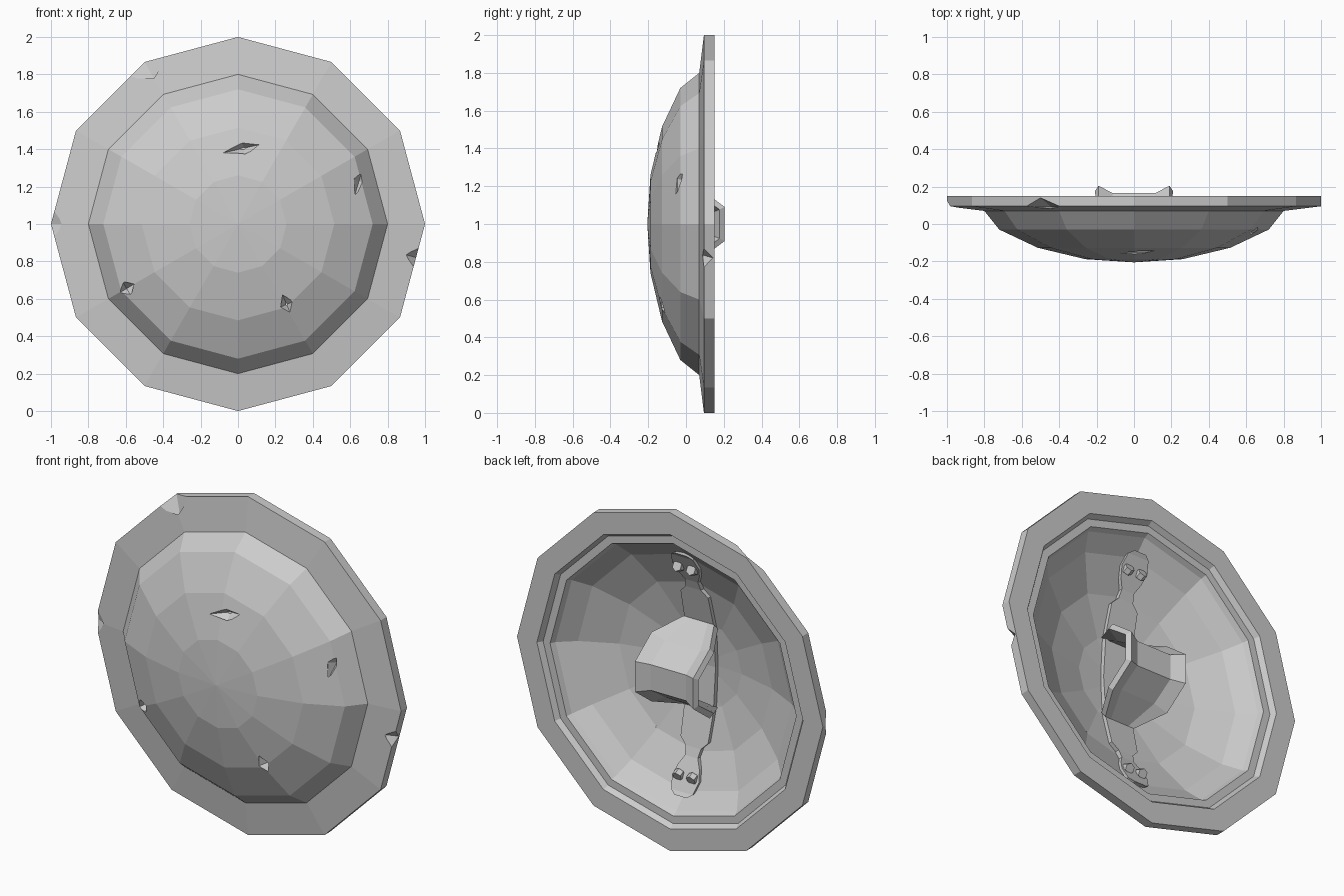
import bpy, bmesh
from math import sin, cos, pi, atan2, hypot
from mathutils import Matrix, Vector

if "Cube" in bpy.data.objects:
    bpy.data.objects.remove(bpy.data.objects["Cube"])

SIDES = 12
# (radius, y) profiles of the front skin and the hollow back
FRONT = [(0, -.205), (.26, -.188), (.515, -.127), (.72, -.03), (.80, .07), (1, .095)]
BACK = [(1, .15), (.87, .15), (.85, .12), (.805, .12), (.79, .09),
        (.70, .01), (.50, -.09), (.26, -.15), (0, -.17)]


def make(name, bm):
    bmesh.ops.recalc_face_normals(bm, faces=bm.faces)
    me = bpy.data.meshes.new(name)
    bm.to_mesh(me)
    bm.free()
    ob = bpy.data.objects.new(name, me)
    bpy.context.collection.objects.link(ob)
    return ob


def skin(bm, rows, closed=False):
    """Quads between rows of points; single-point rows become fans."""
    rows = [[bm.verts.new(p) for p in row] for row in rows]
    for a, b in zip(rows, rows[1:]):
        n = max(len(a), len(b))
        for i in range(n if closed else n - 1):
            j = (i + 1) % n
            quad = [a[i % len(a)], a[j % len(a)], b[j % len(b)], b[i % len(b)]]
            bm.faces.new(list(dict.fromkeys(quad)))


def height(profile, r):
    pts = sorted(profile)
    for (r0, y0), (r1, y1) in zip(pts, pts[1:]):
        if r0 <= r <= r1 and r1 > r0:
            return y0 + (y1 - y0) * (r - r0) / (r1 - r0)


# Shield shell: twelve-sided lathe
def ring(r, y):
    if r == 0:
        return [(0, y, 1)]
    return [(r * sin(2 * pi * i / SIDES), y, 1 + r * cos(2 * pi * i / SIDES))
            for i in range(SIDES)]


bm = bmesh.new()
skin(bm, [ring(r, y) for r, y in FRONT + BACK], closed=True)
shield = make("shield_shell", bm)


# Battle damage: stretched octahedra cut from the front and the rim
def wedge(bm, centre, direction, half):
    x = Vector((direction[0], 0, direction[1])).normalized()
    y = Vector((0, 1, 0))
    rot = Matrix((x, y, x.cross(y))).transposed().to_4x4()
    bmesh.ops.create_uvsphere(bm, u_segments=4, v_segments=2, radius=1,
                              matrix=Matrix.Translation(centre) @ rot @ Matrix.Diagonal((*half, 1)))


bm = bmesh.new()
for x0, z0, x1, z1, w in [(-.08, 1.38, .14, 1.43, .035), (.62, 1.14, .675, 1.32, .03),
                          (-.67, .61, -.52, .70, .04), (.23, .64, .29, .50, .035)]:
    cx, cz = (x0 + x1) / 2, (z0 + z1) / 2
    y = height(FRONT, hypot(cx, cz - 1))
    wedge(bm, (cx, y, cz), (x1 - x0, z1 - z0), (hypot(x1 - x0, z1 - z0) / 2, .045, w))
wedge(bm, (.955, .09, .82), (.26, .97), (.06, .055, .06))
wedge(bm, (-.5, .09, 1.866), (.866, .5), (.15, .05, .12))
wedge(bm, (-1, .09, 1), (0, 1), (.12, .035, .06))
cutter = make("dent_cutter", bm)
cutter.hide_render = True
cutter.hide_viewport = True
cut = shield.modifiers.new("dents", 'BOOLEAN')
cut.operation = 'DIFFERENCE'
cut.solver = 'EXACT'
cut.object = cutter

# Vertical strap following the hollow, with rounded end plates
half_strap = [(.715, .04), (.695, .07), (.63, .088), (.57, .07), (.52, .042),
              (.47, .05), (.43, .09), (.26, .095)]
strap_pts = half_strap + [(0, .095)] + [(-z, w) for z, w in reversed(half_strap)]


def slab(bm, columns, depth):
    """Closed plate: each column is (z, half width, back y)."""
    skin(bm, [[(-w, y, z), (w, y, z), (w, y + depth, z), (-w, y + depth, z)]
              for z, w, y in columns], closed=True)
    bmesh.ops.holes_fill(bm, edges=[e for e in bm.edges if e.is_boundary], sides=4)


bm = bmesh.new()
slab(bm, [(1 + z, w, height(BACK, abs(z)) - .002) for z, w in strap_pts], .032)
make("arm_strap", bm)

# Hexagonal bolts on the strap ends
for sz, side in ((1, "upper"), (-1, "lower")):
    for sx in (-1, 1):
        bm = bmesh.new()
        tilt = Matrix.Rotation(pi / 2 + sz * .46, 4, 'X')
        pos = Matrix.Translation((sx * .045, height(BACK, .62) + .035, 1 + sz * .615))
        bmesh.ops.create_cone(bm, cap_ends=True, segments=6, radius1=.03, radius2=.03,
                              depth=.035, matrix=pos @ tilt)
        make(f"{side}_bolt_{'left' if sx < 0 else 'right'}", bm)

# Arm cuff: faceted loop with flared lips, tapering into the strap
half_loop = [(-.12, .26, .10), (.05, .205, .19), (.205, .09, .19)]
loop = half_loop + [(y, -z, w) for y, z, w in reversed(half_loop)]
rows = []
for y, z, w in loop:
    d = Vector((y + .05, z)).normalized() * (.042 if y > 0 else 0)
    sx = w - .075 if y > 0 else w * .6
    rows.append([(-w, y, 1 + z), (-sx, y - d.x, 1 + z - d.y),
                 (sx, y - d.x, 1 + z - d.y), (w, y, 1 + z)])
bm = bmesh.new()
skin(bm, rows)
cuff = make("arm_cuff", bm)
# make the normals face away from the shield centre so thickness grows inward
if sum((f.normal.y for f in cuff.data.polygons)) < 0:
    cuff.data.flip_normals()
thick = cuff.modifiers.new("thickness", 'SOLIDIFY')
thick.thickness = .035
thick.offset = -1
